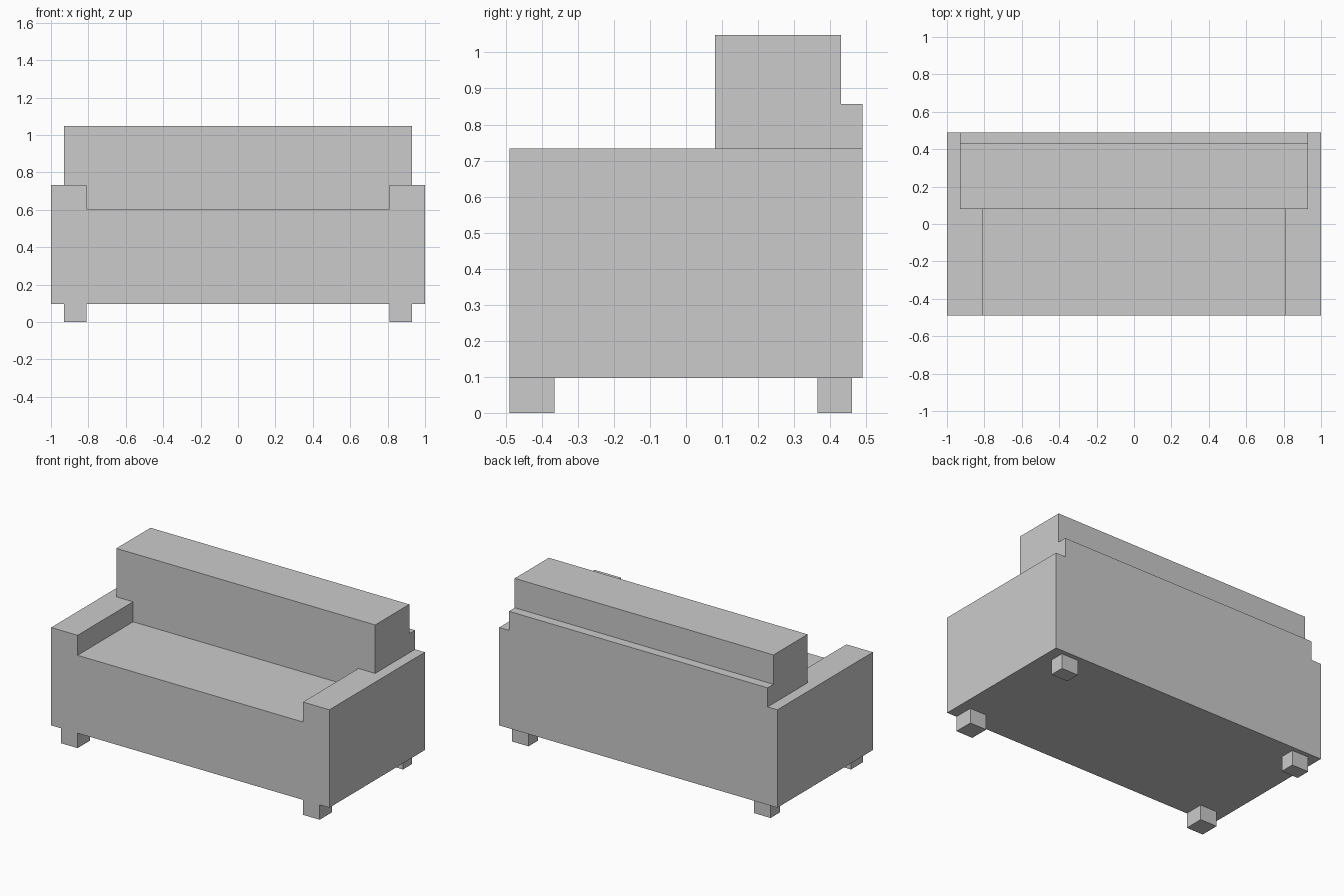
import bpy, bmesh

if "Cube" in bpy.data.objects:
    bpy.data.objects.remove(bpy.data.objects["Cube"])

def extrude_profile(name, pts, y0, y1):
    """Closed x/z outline extruded along y."""
    bm = bmesh.new()
    face = bm.faces.new([bm.verts.new((x, y0, z)) for x, z in pts])
    res = bmesh.ops.extrude_face_region(bm, geom=[face])
    verts = [g for g in res["geom"] if isinstance(g, bmesh.types.BMVert)]
    bmesh.ops.translate(bm, verts=verts, vec=(0, y1 - y0, 0))
    bmesh.ops.recalc_face_normals(bm, faces=bm.faces)
    mesh = bpy.data.meshes.new(name)
    bm.to_mesh(mesh)
    bm.free()
    obj = bpy.data.objects.new(name, mesh)
    bpy.context.collection.objects.link(obj)
    return obj

def box(name, x0, x1, y0, y1, z0, z1):
    return extrude_profile(name, [(x0, z0), (x1, z0), (x1, z1), (x0, z1)], y0, y1)

FRONT, BACK = -0.49, 0.49
INNER, OVERHANG, OUTER = 0.81, 0.93, 1.0    # inside of arm, back overhang, outside of arm
BOTTOM, SEAT, ARM, REAR, TOP = 0.097, 0.603, 0.733, 0.857, 1.048

for side, s in (("left", -1), ("right", 1)):
    # Arm, seat block and legs
    box(f"{side}_arm", s * INNER, s * OUTER, FRONT, BACK, BOTTOM, ARM)
    box(f"{side}_seat", 0, s * INNER, FRONT, 0.24, BOTTOM, SEAT)
    box(f"{side}_front_leg", s * INNER, s * OVERHANG, FRONT, -0.365, 0, BOTTOM)
    box(f"{side}_back_leg", s * INNER, s * OVERHANG, 0.365, 0.46, 0, BOTTOM)
    # Back cushion, stepping out over the arm
    extrude_profile(f"{side}_back_cushion", [
        (0, SEAT), (s * INNER, SEAT), (s * INNER, ARM),
        (s * OVERHANG, ARM), (s * OVERHANG, TOP), (0, TOP)], 0.08, 0.43)

# Back panel between the arms, stepping out over them at the top
extrude_profile("back_panel", [
    (-INNER, BOTTOM), (INNER, BOTTOM), (INNER, ARM), (OVERHANG, ARM),
    (OVERHANG, REAR), (-OVERHANG, REAR), (-OVERHANG, ARM), (-INNER, ARM)], 0.24, BACK)
